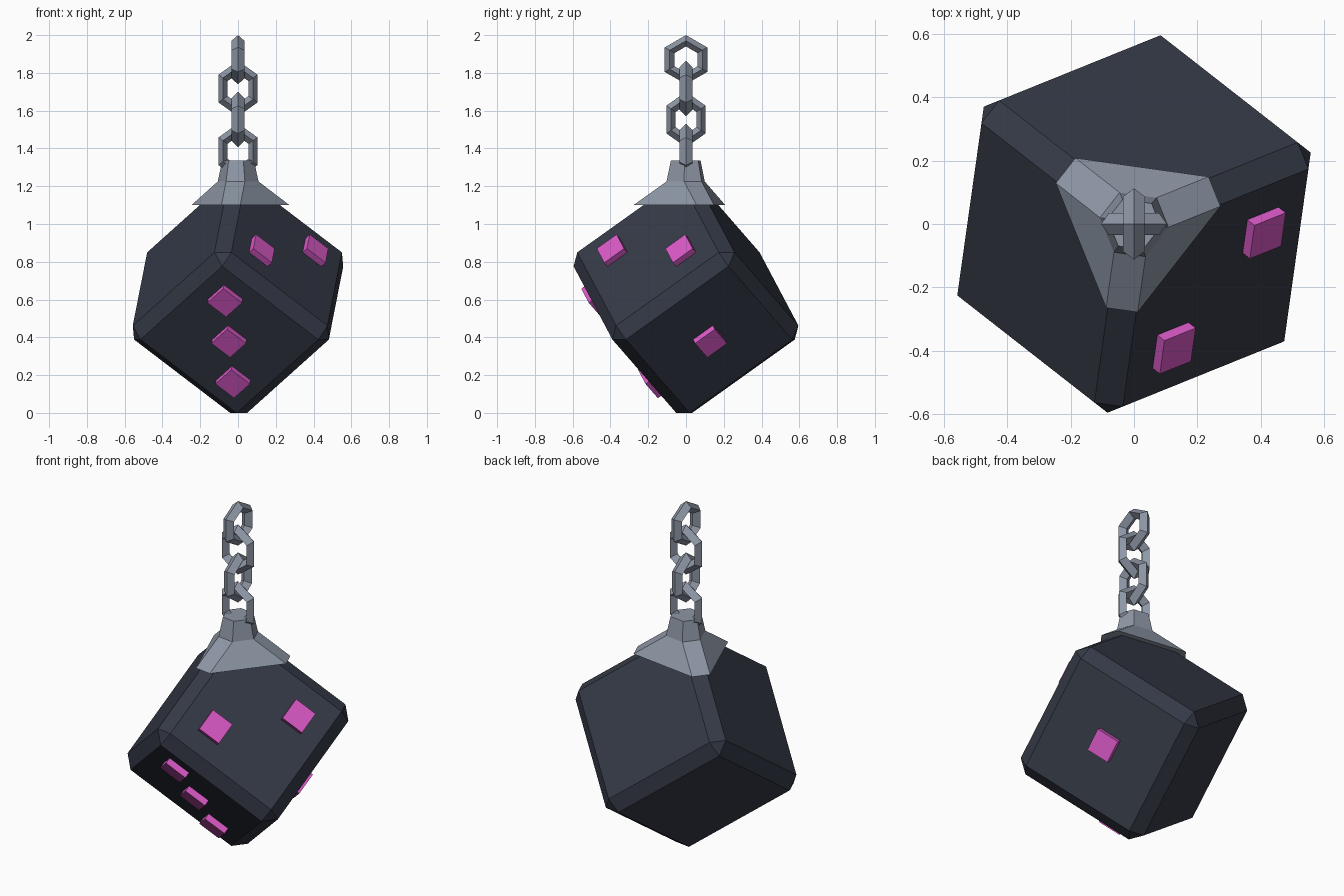
import bpy, bmesh
from math import radians, sin, cos, sqrt
from mathutils import Matrix, Vector

old = bpy.data.objects.get("Cube")
if old:
    bpy.data.objects.remove(old, do_unlink=True)


def material(name, rgb):
    mat = bpy.data.materials.new(name)
    mat.use_nodes = True
    mat.diffuse_color = (*rgb, 1)
    mat.node_tree.nodes["Principled BSDF"].inputs["Base Color"].default_value = (*rgb, 1)
    return mat


dark = material("dark slate", (0.035, 0.042, 0.062))
steel = material("steel grey", (0.27, 0.31, 0.38))
pink = material("pink", (0.70, 0.10, 0.57))


def finish(bm, name, mat):
    bmesh.ops.recalc_face_normals(bm, faces=bm.faces)
    mesh = bpy.data.meshes.new(name)
    bm.to_mesh(mesh)
    bm.free()
    mesh.materials.append(mat)
    obj = bpy.data.objects.new(name, mesh)
    bpy.context.collection.objects.link(obj)
    return obj


# Frame of a cube balanced on one corner
HALF, BEVEL = 0.4, 0.064
axes = [Vector((sqrt(2 / 3) * cos(radians(a)), sqrt(2 / 3) * sin(radians(a)), sqrt(1 / 3)))
        for a in (-38, 82, 202)]
tilt = Matrix(axes).transposed().to_4x4()
tilt.translation = (0, 0, (3 * HALF - 2 * BEVEL) / sqrt(3))


def bevelled_cube(half, bevel):
    bm = bmesh.new()
    bmesh.ops.create_cube(bm, size=2 * half)
    bmesh.ops.bevel(bm, geom=bm.edges[:], offset=bevel, offset_type='OFFSET',
                    segments=1, profile=0.5, affect='EDGES')
    bm.transform(tilt)
    return bm


def cut(bm, z, above):
    res = bmesh.ops.bisect_plane(bm, geom=bm.verts[:] + bm.edges[:] + bm.faces[:],
                                 plane_co=(0, 0, z), plane_no=(0, 0, 1),
                                 clear_outer=above, clear_inner=not above)
    edges = [e for e in res["geom_cut"] if isinstance(e, bmesh.types.BMEdge)]
    return bmesh.ops.contextual_create(bm, geom=edges)["faces"]


# Die body
finish(bevelled_cube(HALF, BEVEL), "die_body", dark)

# Corner cap with a tapered collar for the chain
bm = bevelled_cube(0.425, 0.071)
cut(bm, 1.1, False)
top = cut(bm, 1.225, True)
ext = bmesh.ops.extrude_face_region(bm, geom=top)["geom"]
bmesh.ops.delete(bm, geom=top, context='FACES_ONLY')
for v in ext:
    if isinstance(v, bmesh.types.BMVert):
        v.co = (v.co.x * 0.78, v.co.y * 0.78, 1.335)
finish(bm, "corner_cap", steel)

# Raised pips: face axis, side, offsets along the two other axes
D, T = 0.163, 0.186
pips = [(0, 1, D, -D), (0, 1, -D, D),
        (1, -1, T, T), (1, -1, 0, 0), (1, -1, -T, -T),
        (2, -1, 0, 0)]
SIDE, RISE = 0.13, 0.035
for n, (axis, side, u, v) in enumerate(pips):
    pos, size = [u, v], [SIDE, SIDE]
    pos.insert(axis, side * HALF)
    size.insert(axis, 2 * RISE)
    bm = bmesh.new()
    bmesh.ops.create_cube(bm, size=1)
    bm.transform(tilt @ Matrix.Translation(pos) @ Matrix.Diagonal((*size, 1)))
    finish(bm, f"pip_{n + 1}", pink)


# Chain links: six-sided rings with a diamond section
def link(name, z, turned, wide, tall):
    bm = bmesh.new()
    rings = []
    for i in range(6):
        a = radians(60 * i)
        ring = []
        for j in range(4):
            b = radians(90 * j)
            r = 0.1 + 0.03 * cos(b)
            across, thick = wide * r * sin(a), 0.034 * sin(b)
            x, y = (thick, across) if turned else (across, thick)
            ring.append(bm.verts.new((x, y, z + tall * r * cos(a))))
        rings.append(ring)
    for i in range(6):
        p, q = rings[i], rings[(i + 1) % 6]
        for j in range(4):
            k = (j + 1) % 4
            bm.faces.new((p[j], p[k], q[k], q[j]))
    finish(bm, name, steel)


link("chain_link_1", 1.87, True, 1, 1)
for n, z in enumerate((1.717, 1.553, 1.385)):
    link(f"chain_link_{n + 2}", z, n % 2 == 1, 0.92, 1.13)
